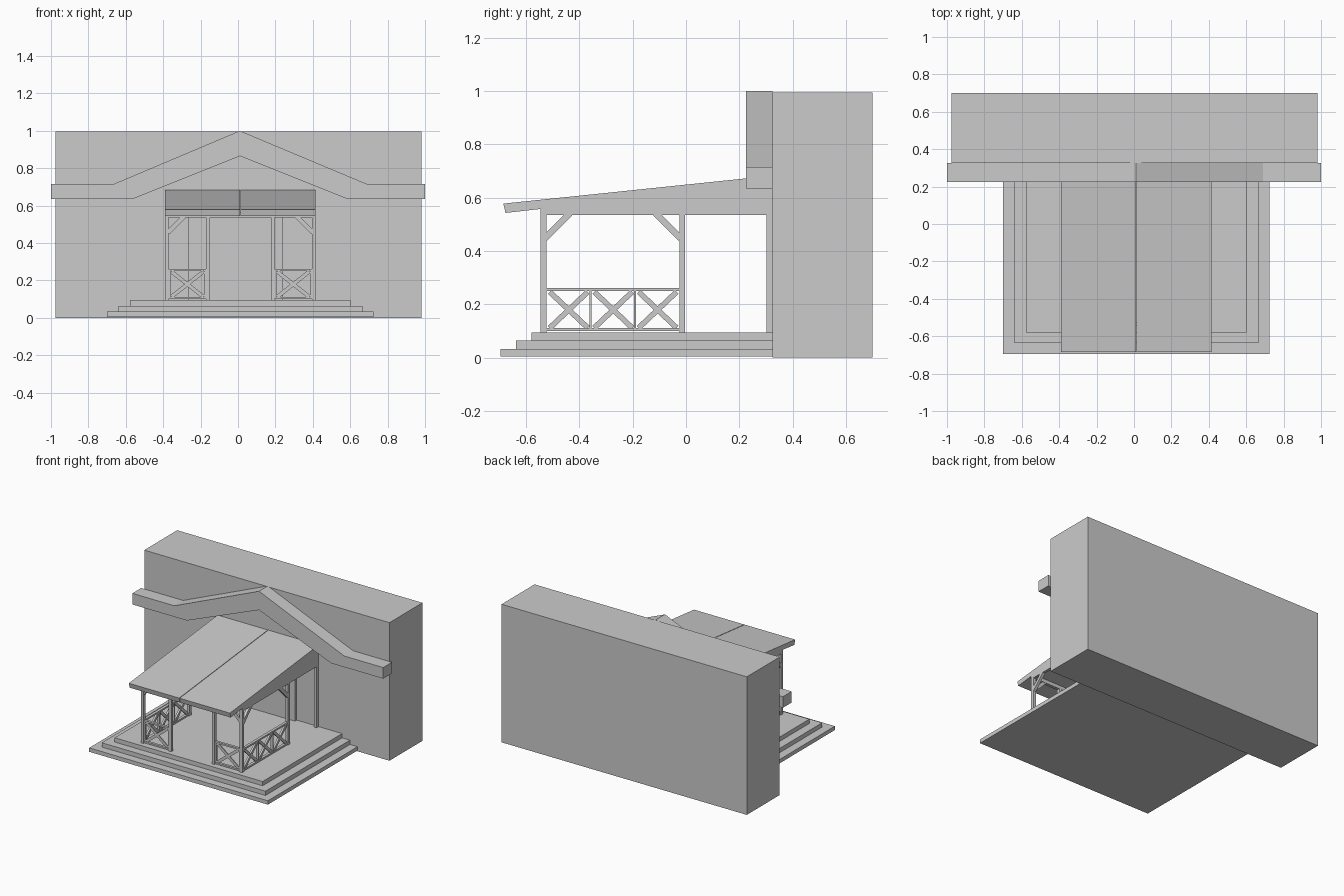
import bpy
from mathutils import Vector

cube = bpy.data.objects.get("Cube")
if cube:
    bpy.data.objects.remove(cube, do_unlink=True)

grey = bpy.data.materials.new("plain grey")
grey.use_nodes = True
TONE = (0.6, 0.6, 0.6, 1)
grey.diffuse_color = TONE
grey.node_tree.nodes["Principled BSDF"].inputs["Base Color"].default_value = TONE

CX = 0.0125   # centre line of the porch


def prism(name, profile, axis, lo, hi):
    """Extrude a closed 2D profile along x (points y,z) or y (points x,z)."""
    def place(p, d):
        return (d, p[0], p[1]) if axis == "x" else (p[0], d, p[1])
    n = len(profile)
    verts = [place(p, lo) for p in profile] + [place(p, hi) for p in profile]
    faces = [list(range(n)), list(range(2 * n - 1, n - 1, -1))]
    faces += [[(i + 1) % n, i, i + n, (i + 1) % n + n] for i in range(n)]
    if axis == "x":
        faces = [f[::-1] for f in faces]
    area = sum(profile[i - 1][0] * profile[i][1] - profile[i][0] * profile[i - 1][1] for i in range(n))
    if area < 0:
        faces = [f[::-1] for f in faces]
    mesh = bpy.data.meshes.new(name)
    mesh.from_pydata(verts, [], faces)
    mesh.materials.append(grey)
    obj = bpy.data.objects.new(name, mesh)
    bpy.context.collection.objects.link(obj)
    return obj


def box(name, x0, x1, y0, y1, z0, z1):
    return prism(name, [(x0, z0), (x1, z0), (x1, z1), (x0, z1)], "y", y0, y1)


def bar(name, a, b, width, axis, lo, hi):
    """Straight strip from a to b in the profile plane."""
    a, b = Vector(a), Vector(b)
    d = (b - a).normalized() * width / 2
    s = Vector((-d.y, d.x))
    return prism(name, [a - s, b - s, b + s, a + s], axis, lo, hi)


def cross_panel(name, u0, u1, axis, lo, hi):
    """Crossed braces filling one bay of the railing."""
    t = (hi - lo) * 0.15
    bar(name + "_rising", (u0, 0.112), (u1, 0.247), 0.02, axis, lo + t, hi - t)
    bar(name + "_falling", (u0, 0.247), (u1, 0.112), 0.02, axis, lo + 2 * t, hi - 2 * t)


# Main building and stepped platform
box("building_block", -0.975, 0.98, 0.325, 0.70, 0, 0.995)
steps = [(0.7125, -0.695, 0.005, 0.033), (0.6525, -0.637, 0.033, 0.064), (0.59, -0.58, 0.064, 0.095)]
for i, (half, front, z0, z1) in enumerate(steps):
    box(f"platform_step_{i + 1}", CX - half, CX + half, front, 0.325, z0, z1)

# Gabled band on the facade
prism("gable_band", [(-1, 0.635), (-0.565, 0.635), (0.01, 0.865), (0.585, 0.635), (1, 0.635),
                     (1, 0.715), (0.69, 0.715), (0.01, 1.0), (-0.665, 0.715), (-1, 0.715)],
      "y", 0.225, 0.325)

# Doorway panel
box("door_panel", -0.265, 0.24, 0.305, 0.325, 0.095, 0.54)

# Porch halves, mirrored about the centre line
for side, s in (("left", 1), ("right", -1)):
    def span(a, b):
        return sorted((CX + s * a, CX + s * b))

    outer = span(0.383, 0.403)
    inner = span(0.163, 0.183)

    # Posts
    for part, (x0, x1), y in (("front_outer_post", outer, -0.545), ("front_inner_post", inner, -0.545),
                              ("middle_post", outer, -0.025), ("wall_post", outer, 0.302)):
        box(f"{side}_{part}", x0, x1, y, y + 0.022, 0.095, 0.54)

    # Side fascia under the sloping roof
    prism(f"{side}_fascia", [(-0.545, 0.535), (0.325, 0.535), (0.325, 0.655), (-0.545, 0.565)], "x", *outer)

    # Roof slab
    prism(f"{side}_roof", [(-0.677, 0.543), (-0.545, 0.558), (0.325, 0.648), (0.325, 0.683), (-0.685, 0.578)],
          "x", *span(0.002, 0.403))

    # Front railing
    fx = span(0.183, 0.383)
    for part, z0, z1 in (("top", 0.25, 0.262), ("bottom", 0.1, 0.112)):
        box(f"{side}_front_{part}_rail", *fx, -0.543, -0.525, z0, z1)
        box(f"{side}_side_{part}_rail", *outer, -0.525, -0.025, z0, z1)
    for k, x in enumerate(fx):
        d = 0.01 if k == 0 else -0.01
        box(f"{side}_front_stile_{k}", *sorted((x, x + d)), -0.541, -0.527, 0.112, 0.25)
    cross_panel(f"{side}_front_cross", fx[0] + 0.014, fx[1] - 0.014, "y", -0.543, -0.525)

    # Side railing with three bays
    bay = 0.5 / 3
    for i in range(3):
        y0 = -0.525 + i * bay
        cross_panel(f"{side}_side_cross_{i}", y0 + 0.014, y0 + bay - 0.01, "x", *outer)
        if i:
            box(f"{side}_side_stile_{i}", *outer, y0 - 0.004, y0 + 0.004, 0.112, 0.25)

    # Corner braces
    bar(f"{side}_side_front_brace", (-0.53, 0.447), (-0.435, 0.542), 0.024, "x", *outer)
    bar(f"{side}_side_rear_brace", (-0.02, 0.447), (-0.115, 0.542), 0.024, "x", *outer)
    bar(f"{side}_front_brace", (CX + s * 0.388, 0.455), (CX + s * 0.3, 0.543), 0.024, "y", -0.543, -0.525)

# Front beam carrying the roof
box("front_beam", CX - 0.403, CX + 0.403, -0.545, -0.523, 0.535, 0.565)
